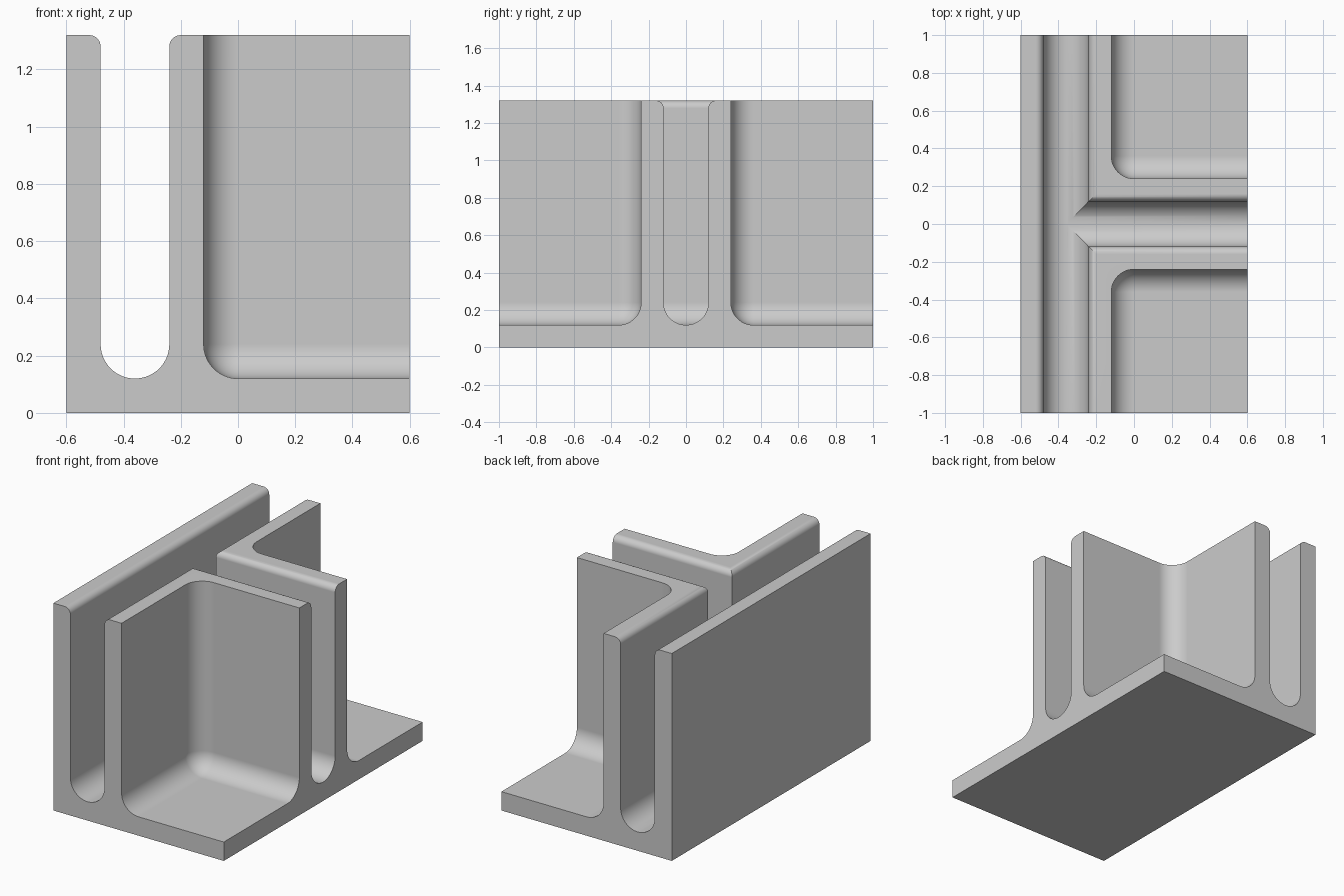
import bpy, bmesh
from math import pi, sin, cos, radians
from mathutils import Vector

cube = bpy.data.objects.get("Cube")
if cube:
    bpy.data.objects.remove(cube, do_unlink=True)

TOP, R, LIP = 1.32, 0.12, 0.04   # height, slot and fillet radius, rounded lip radius

grey = bpy.data.materials.new("light_grey")
grey.use_nodes = True
grey.diffuse_color = (0.6, 0.6, 0.6, 1)
grey.node_tree.nodes["Principled BSDF"].inputs["Base Color"].default_value = (0.6, 0.6, 0.6, 1)


def make_object(name, bm):
    bmesh.ops.recalc_face_normals(bm, faces=bm.faces[:])
    mesh = bpy.data.meshes.new(name)
    bm.to_mesh(mesh)
    bm.free()
    mesh.materials.append(grey)
    obj = bpy.data.objects.new(name, mesh)
    bpy.context.collection.objects.link(obj)
    return obj


def box(lo, hi):
    bm = bmesh.new()
    bmesh.ops.create_cube(bm, size=1)
    lo, hi = Vector(lo), Vector(hi)
    for v in bm.verts:
        v.co = (lo + hi) / 2 + v.co * (hi - lo)
    return bm


def arc(cx, cz, r, start, end, steps):
    return [(cx + r * cos(start + (end - start) * i / steps),
             cz + r * sin(start + (end - start) * i / steps)) for i in range(steps + 1)]


def slot(name, place, start, end):
    """Round-bottomed slot cutter with a flared mouth, swept from start to end."""
    side = R + LIP
    profile = [(-side, TOP + 0.1)]
    profile += arc(-side, TOP - LIP, LIP, pi / 2, 0, 8)
    profile += arc(0, 2 * R, R, pi, 2 * pi, 32)
    profile += arc(side, TOP - LIP, LIP, pi, pi / 2, 8)
    profile += [(side, TOP + 0.1)]
    bm = bmesh.new()
    face = bm.faces.new([bm.verts.new(place(u, start, z)) for u, z in profile])
    swept = bmesh.ops.extrude_face_region(bm, geom=[face])["geom"]
    shift = Vector(place(0, end, 0)) - Vector(place(0, start, 0))
    bmesh.ops.translate(bm, vec=shift, verts=[g for g in swept if isinstance(g, bmesh.types.BMVert)])
    return make_object(name, bm)


def pocket(name, side):
    """Open corner pocket cutter with its three inner edges rounded."""
    inner, outer = side * 2 * R, side * 1.3
    bm = box((-R, min(inner, outer), R), (0.9, max(inner, outer), TOP + 0.3))
    corner = min(bm.verts, key=lambda v: (v.co - Vector((-R, inner, R))).length)
    bmesh.ops.bevel(bm, geom=list(corner.link_edges), offset=R, segments=14,
                    profile=0.5, affect='EDGES')
    return make_object(name, bm)


# Solid block that the channels and pockets are cut from
block = make_object("slotted_bracket", box((-0.6, -1, 0), (0.6, 1, TOP)))

# Long channel, cross channel and the two mirrored pockets
cutters = [
    slot("long_channel_cutter", lambda u, t, z: (u - 0.36, t, z), -1.2, 1.2),
    slot("cross_channel_cutter", lambda u, t, z: (t, u, z), -0.35, 0.8),
    pocket("front_pocket_cutter", -1),
    pocket("back_pocket_cutter", 1),
]
bpy.ops.object.select_all(action='DESELECT')
bpy.context.view_layer.objects.active = block
block.select_set(True)
for cutter in cutters:
    cutter.hide_render = True
    mod = block.modifiers.new("cut", 'BOOLEAN')
    mod.operation, mod.solver, mod.object = 'DIFFERENCE', 'EXACT', cutter
    bpy.ops.object.modifier_apply(modifier=mod.name)
for cutter in cutters:
    bpy.data.objects.remove(cutter, do_unlink=True)

# Smooth fillets, crisp outer edges, flat walls
bpy.ops.object.shade_smooth_by_angle(angle=radians(25))
weighted = block.modifiers.new("flat_walls", 'WEIGHTED_NORMAL')
weighted.keep_sharp = True
